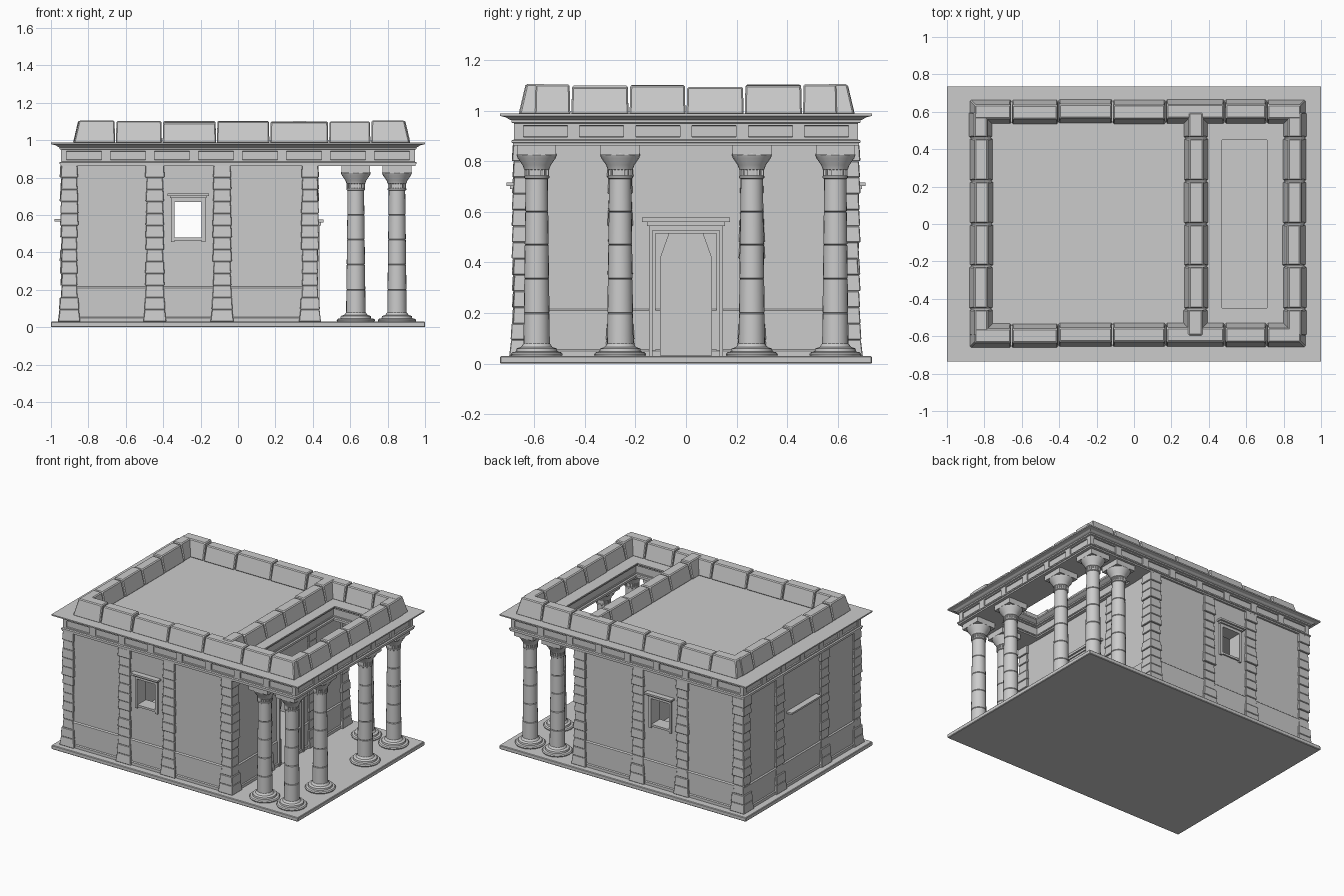
import bpy, bmesh, random
from math import pi, cos, sin
from mathutils import Vector

random.seed(4)
cube = bpy.data.objects.get("Cube")
if cube:
    bpy.data.objects.remove(cube, do_unlink=True)

stone = bpy.data.materials.new("pale_stone")
stone.use_nodes = True
GREY = (0.6, 0.6, 0.6, 1)
stone.diffuse_color = GREY
stone.node_tree.nodes["Principled BSDF"].inputs["Base Color"].default_value = GREY


def finish(bm, name, bevel=0, smooth=False):
    bmesh.ops.recalc_face_normals(bm, faces=bm.faces)
    mesh = bpy.data.meshes.new(name)
    bm.to_mesh(mesh)
    bm.free()
    mesh.materials.append(stone)
    obj = bpy.data.objects.new(name, mesh)
    bpy.context.collection.objects.link(obj)
    if bevel:
        mod = obj.modifiers.new("edge", "BEVEL")
        mod.width, mod.segments = bevel, 1
    bpy.ops.object.select_all(action="DESELECT")
    obj.select_set(True)
    bpy.context.view_layer.objects.active = obj
    if smooth:
        bpy.ops.object.shade_smooth_by_angle(angle=0.6)
    return obj


def box(bm, x0, x1, y0, y1, z0, z1, taper=(0, 0, 0, 0)):
    """Box whose top is drawn in by taper on its -x, +x, -y, +y sides."""
    a, b, c, d = taper
    low = [bm.verts.new(p) for p in ((x0, y0, z0), (x1, y0, z0), (x1, y1, z0), (x0, y1, z0))]
    x0, x1, y0, y1 = x0 + a, x1 - b, y0 + c, y1 - d
    top = [bm.verts.new(p) for p in ((x0, y0, z1), (x1, y0, z1), (x1, y1, z1), (x0, y1, z1))]
    bm.faces.new(low[::-1])
    bm.faces.new(top)
    for i in range(4):
        j = (i + 1) % 4
        bm.faces.new((low[i], low[j], top[j], top[i]))


def sweep(bm, rect, profile, side=1, closed=False):
    """Carry an (offset, z) profile round a rectangle; side -1 faces inward."""
    x0, x1, y0, y1 = rect
    rows = []
    for off, z in profile:
        o = off * side
        rows.append([bm.verts.new(p) for p in ((x0 - o, y0 - o, z), (x1 + o, y0 - o, z),
                                               (x1 + o, y1 + o, z), (x0 - o, y1 + o, z))])
    if closed:
        rows.append(rows[0])
    for a, b in zip(rows, rows[1:]):
        for i in range(4):
            j = (i + 1) % 4
            bm.faces.new((a[i], a[j], b[j], b[i]))


def cut(target, cutter):
    mod = target.modifiers.new("opening", "BOOLEAN")
    mod.operation, mod.solver, mod.object = "DIFFERENCE", "EXACT", cutter
    bpy.context.view_layer.objects.active = target
    bpy.ops.object.modifier_apply(modifier=mod.name)
    bpy.data.objects.remove(cutter, do_unlink=True)


# Floor slab
bm = bmesh.new()
box(bm, -1, 1, -0.735, 0.735, 0, 0.03)
finish(bm, "floor_slab", 0.004)

# Room walls with plinth and dado
WX0, WX1, WY = -0.935, 0.415, 0.67
bm = bmesh.new()
sweep(bm, (WX0, WX1, -WY, WY),
      [(-0.09, 0.025), (0.014, 0.025), (0.014, 0.05), (0.008, 0.056), (0.008, 0.21),
       (0, 0.217), (0, 0.87), (-0.09, 0.87)], closed=True)
walls = finish(bm, "room_walls")

# Window and corbelled doorway openings
bm = bmesh.new()
box(bm, -0.34, -0.195, -1, 1, 0.48, 0.67)
cut(walls, finish(bm, "window_cutter"))
bm = bmesh.new()
outline = [(-0.1, 0.032), (0.1, 0.032), (0.1, 0.42), (0.066, 0.515), (-0.066, 0.515), (-0.1, 0.42)]
face = bm.faces.new([bm.verts.new((0.2, y, z)) for y, z in outline])
moved = bmesh.ops.extrude_face_region(bm, geom=[face])["geom"]
bmesh.ops.translate(bm, vec=(0.4, 0, 0), verts=[v for v in moved if isinstance(v, bmesh.types.BMVert)])
cut(walls, finish(bm, "door_cutter"))

# Window surrounds with small cornices
for s, label in ((-1, "front"), (1, "back")):
    def slab(x0, x1, z0, z1, out):
        ya, yb = sorted((s * (WY - 0.02), s * (WY + out)))
        box(bm, x0, x1, ya, yb, z0, z1)
    bm = bmesh.new()
    slab(-0.357, -0.34, 0.455, 0.69, 0.014)
    slab(-0.195, -0.175, 0.455, 0.69, 0.014)
    slab(-0.34, -0.195, 0.67, 0.69, 0.014)
    slab(-0.34, -0.195, 0.465, 0.48, 0.01)
    slab(-0.364, -0.168, 0.69, 0.702, 0.026)
    slab(-0.376, -0.156, 0.702, 0.715, 0.04)
    finish(bm, f"{label}_window_frame")

# Door surround and cornice
bm = bmesh.new()
for s in (-1, 1):
    for inner, outer, out in ((0.12, 0.132, 0.012), (0.132, 0.146, 0.022)):
        ya, yb = sorted((s * inner, s * outer))
        box(bm, WX1 - 0.02, WX1 + out, ya, yb, 0.03, 0.53)
box(bm, WX1 - 0.02, WX1 + 0.012, -0.132, 0.132, 0.515, 0.528)
box(bm, WX1 - 0.02, WX1 + 0.022, -0.146, 0.146, 0.526, 0.545)
box(bm, WX1 - 0.02, WX1 + 0.03, -0.155, 0.155, 0.545, 0.56)
box(bm, WX1 - 0.02, WX1 + 0.043, -0.173, 0.173, 0.56, 0.577)
finish(bm, "door_frame")

# Rear shelf
bm = bmesh.new()
box(bm, WX0 - 0.045, WX0 + 0.02, -0.173, 0.173, 0.565, 0.578)
finish(bm, "rear_shelf")

# Quoins and pilasters in rough courses
COURSES = 13


def course_stack(name, cx, cy, hx, hy):
    bm = bmesh.new()
    step = 0.835 / COURSES
    for i in range(COURSES):
        grow = (0.012, 0.006)[i - 0] if i < 2 else random.uniform(-0.005, 0.003)
        z = 0.03 + i * step
        lean = 0.004 if i else 0.008
        box(bm, cx - hx - grow, cx + hx + grow, cy - hy - grow, cy + hy + grow,
            z, z + step, (lean,) * 4)
    finish(bm, name, 0.003)


for s, side in ((-1, "front"), (1, "back")):
    course_stack(f"{side}_rear_quoin", -0.902, s * 0.64, 0.047, 0.047)
    course_stack(f"{side}_porch_quoin", 0.385, s * 0.64, 0.047, 0.047)
    for k, x in enumerate((-0.445, -0.085)):
        course_stack(f"{side}_pilaster_{k + 1}", x, s * 0.65, 0.05, 0.036)
    course_stack(f"{side}_rear_wall_pilaster", -0.915, s * 0.26, 0.036, 0.05)
    course_stack(f"{side}_door_wall_pilaster", 0.395, s * 0.26, 0.036, 0.05)

# Columns: turned base, drum shaft, fluted neck, flared capital, square abacus
profile = [(0.0, 0.03), (0.1, 0.03), (0.103, 0.038), (0.097, 0.045), (0.082, 0.048), (0.08, 0.06), (0.062, 0.066), (0.052, 0.08)]
for z in (0.2, 0.335, 0.47, 0.6):
    r = 0.052 - 0.008 * (z - 0.08) / 0.65
    profile += [(r, z - 0.003), (r - 0.003, z), (r, z + 0.003)]
profile += [(0.044, 0.73), (0.05, 0.734), (0.05, 0.742), (0.045, 0.744), (0.045, 0.765),
            (0.05, 0.768), (0.056, 0.785), (0.075, 0.812), (0.08, 0.825), (0.075, 0.835), (0, 0.835)]
SIDES = 20


def column(name, cx, cy):
    bm = bmesh.new()
    chain = [bm.verts.new((cx + r, cy, z)) for r, z in profile]
    edges = [bm.edges.new(p) for p in zip(chain, chain[1:])]
    bmesh.ops.spin(bm, geom=chain + edges, cent=(cx, cy, 0), axis=(0, 0, 1), angle=2 * pi, steps=SIDES)
    bmesh.ops.remove_doubles(bm, verts=bm.verts, dist=0.0002)
    for k in range(SIDES):
        a = 2 * pi * k / SIDES
        x, y = cx + 0.046 * cos(a), cy + 0.046 * sin(a)
        box(bm, x - 0.003, x + 0.003, y - 0.003, y + 0.003, 0.743, 0.768)
    box(bm, cx - 0.077, cx + 0.077, cy - 0.077, cy + 0.077, 0.825, 0.866)
    finish(bm, name, smooth=True)


spots = [(x, s * y) for s in (-1, 1) for x, y in ((0.63, 0.59), (0.85, 0.59), (0.85, 0.26))]
for n, (x, y) in enumerate(spots):
    column(f"porch_column_{n + 1}", x, y)

# Roof slab and porch beams
bm = bmesh.new()
box(bm, -0.935, 0.43, -0.67, 0.67, 0.864, 0.985)
box(bm, 0.75, 0.935, -0.67, 0.67, 0.864, 0.985)
for s in (-1, 1):
    ya, yb = sorted((s * 0.49, s * 0.67))
    box(bm, 0.43, 0.75, ya, yb, 0.864, 0.985)
finish(bm, "roof_and_beams")

# Entablature mouldings, outside and round the porch opening
frieze = [(-0.03, 0.862), (0.004, 0.862), (0.004, 0.872), (0.009, 0.874), (0.009, 0.882), (0, 0.886),
          (0, 0.895), (-0.008, 0.897), (-0.008, 0.94), (0, 0.942), (0, 0.95), (0.01, 0.953), (0.01, 0.962)]
bm = bmesh.new()
sweep(bm, (-0.945, 0.945, -0.68, 0.68),
      frieze + [(0.02, 0.966), (0.03, 0.973), (0.055, 0.979), (0.055, 0.988), (-0.06, 0.988)])
for s in (-1, 1):
    for k in range(-4, 5):
        x, y = 0.235 * k, s * 0.675
        w = 0.024
        box(bm, max(x - w, -0.945), min(x + w, 0.945), y - 0.0055, y + 0.0055, 0.888, 0.948)
    for k in range(-3, 4):
        x, y = s * 0.94, 0.222 * k
        box(bm, x - 0.0055, x + 0.0055, max(y - w, -0.68), min(y + w, 0.68), 0.888, 0.948)
finish(bm, "outer_entablature")
bm = bmesh.new()
sweep(bm, (0.435, 0.745, -0.485, 0.485), frieze + [(0.02, 0.968), (0.035, 0.978), (0.035, 0.988), (-0.06, 0.988)], side=-1)
finish(bm, "porch_opening_entablature")

# Parapet of large tapered blocks
SLOPE = 0.028


def parapet(name, cuts, lo, hi, along_x, tapered_ends):
    bm = bmesh.new()
    last = len(cuts) - 2
    for i, (a, b) in enumerate(zip(cuts, cuts[1:])):
        height = 1.105 if i in (0, last) else random.uniform(1.093, 1.104)
        j = random.uniform(-0.003, 0.003)
        ends = (SLOPE if tapered_ends and i == 0 else 0.003, SLOPE if tapered_ends and i == last else 0.003)
        a, b = a + 0.002, b - 0.002
        if along_x:
            box(bm, a, b, lo + j, hi + j, 0.984, height, ends + (SLOPE, SLOPE))
        else:
            box(bm, lo + j, hi + j, a, b, 0.984, height - 0.001, (SLOPE, SLOPE) + ends)
    finish(bm, name, 0.006)


long_cuts = (-0.88, -0.655, -0.405, -0.115, 0.17, 0.485, 0.71, 0.92)
short_cuts = (-0.6, -0.455, -0.225, 0, 0.23, 0.46, 0.6)
parapet("front_parapet", long_cuts, -0.66, -0.53, True, True)
parapet("back_parapet", long_cuts, 0.535, 0.665, True, True)
parapet("rear_parapet", short_cuts, -0.88, -0.755, False, False)
parapet("porch_parapet", short_cuts, 0.795, 0.92, False, False)
parapet("dividing_parapet", short_cuts, 0.265, 0.395, False, False)
